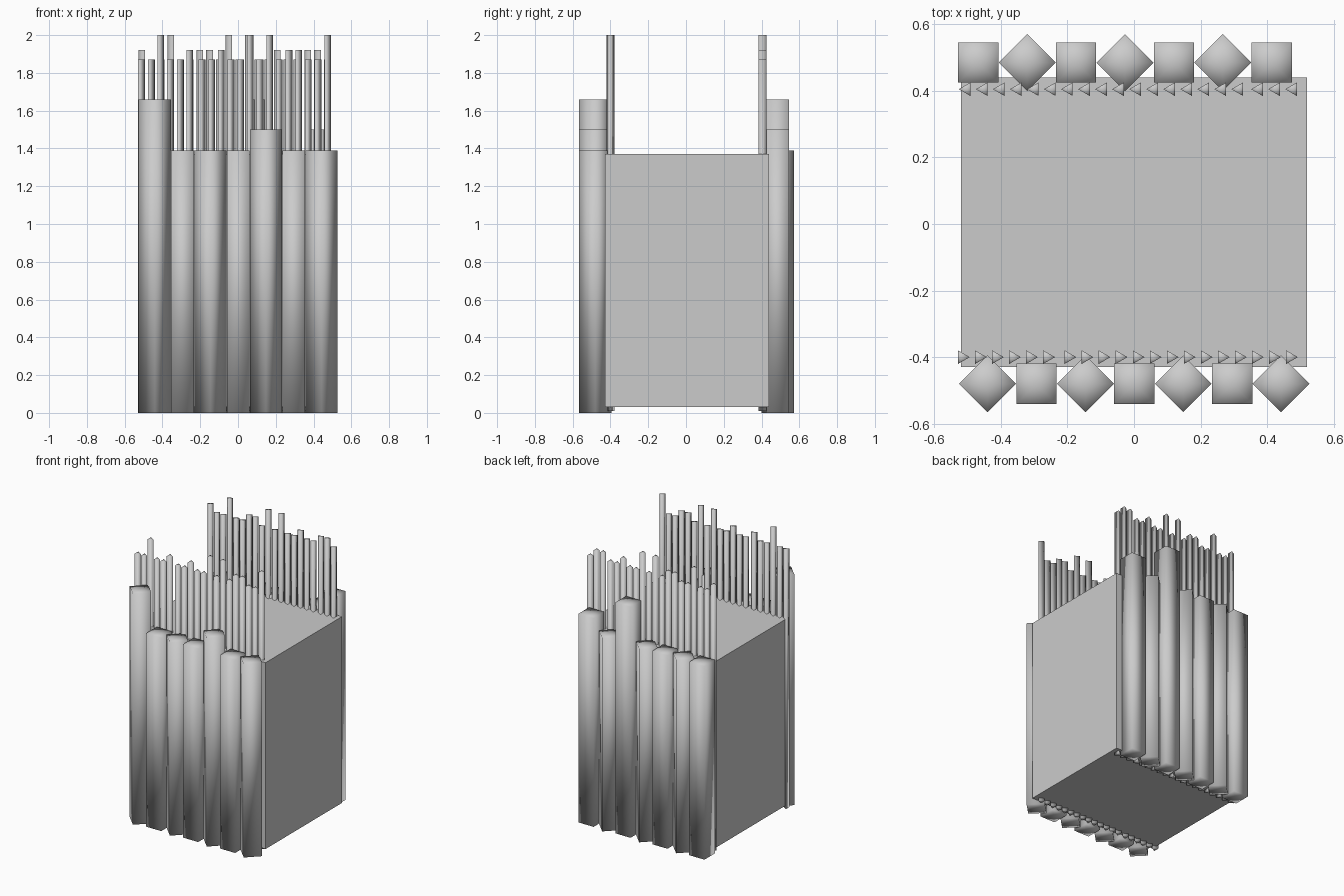
import bpy, bmesh
from math import sin, cos, pi

if "Cube" in bpy.data.objects:
    bpy.data.objects.remove(bpy.data.objects["Cube"])


def prism(name, sides, radius, turn, x, y, z0, z1):
    """Smooth-shaded upright prism with fan caps; first corner points along 'turn'."""
    bm = bmesh.new()
    rings = []
    for z in (z0, z1):
        rings.append([bm.verts.new((x + radius * cos(turn + 2 * pi * i / sides),
                                    y + radius * sin(turn + 2 * pi * i / sides), z))
                      for i in range(sides)])
    low, high = rings
    c0, c1 = bm.verts.new((x, y, z0)), bm.verts.new((x, y, z1))
    for i in range(sides):
        j = (i + 1) % sides
        bm.faces.new((low[i], low[j], high[j], high[i]))
        bm.faces.new((high[i], high[j], c1))
        bm.faces.new((low[j], low[i], c0))
    for f in bm.faces:
        f.smooth = True
    me = bpy.data.meshes.new(name)
    bm.to_mesh(me)
    bm.free()
    ob = bpy.data.objects.new(name, me)
    bpy.context.collection.objects.link(ob)
    return ob


# solid core block
bpy.ops.mesh.primitive_cube_add(size=1, location=(0, 0.005, 0.70))
core = bpy.context.object
core.name = "core_block"
core.scale = (1.04, 0.87, 1.34)

# thick square posts, alternately turned 45 degrees
R = 0.0855
front_tall = {0: 1.66, 4: 1.50}
back_tall = {4: 1.66, 6: 1.50}
for i in range(7):
    prism("front_post", 4, R, 0 if i % 2 == 0 else pi / 4,
          -0.44 + i * 0.147, -0.48, 0.0, front_tall.get(i, 1.39))
    prism("back_post", 4, R, pi / 4 if i % 2 == 0 else 0,
          -0.468 + i * 0.147, 0.485, 0.0, back_tall.get(i, 1.39))

# thin triangular rods behind the posts, with a slightly wider gap in each row
front_rods = {2: 2.0, 11: 2.0, 13: 2.0, 19: 2.0, 5: 1.92, 8: 1.92, 15: 1.92, 16: 1.92}
back_rods = {3: 2.0, 9: 2.0, 11: 2.0, 0: 1.92, 6: 1.92, 7: 1.92, 14: 1.92, 17: 1.92, 18: 1.92}
for i in range(20):
    fx = -0.517 + i * 0.0512 + (0.013 if i > 5 else 0)
    bx = -0.503 + i * 0.0512 + (0.008 if i > 16 else 0)
    prism("front_rod", 3, 0.0235, 0, fx, -0.40, 0.01, front_rods.get(i, 1.87))
    prism("back_rod", 3, 0.0235, pi, bx, 0.405, 0.01, back_rods.get(i, 1.87))
